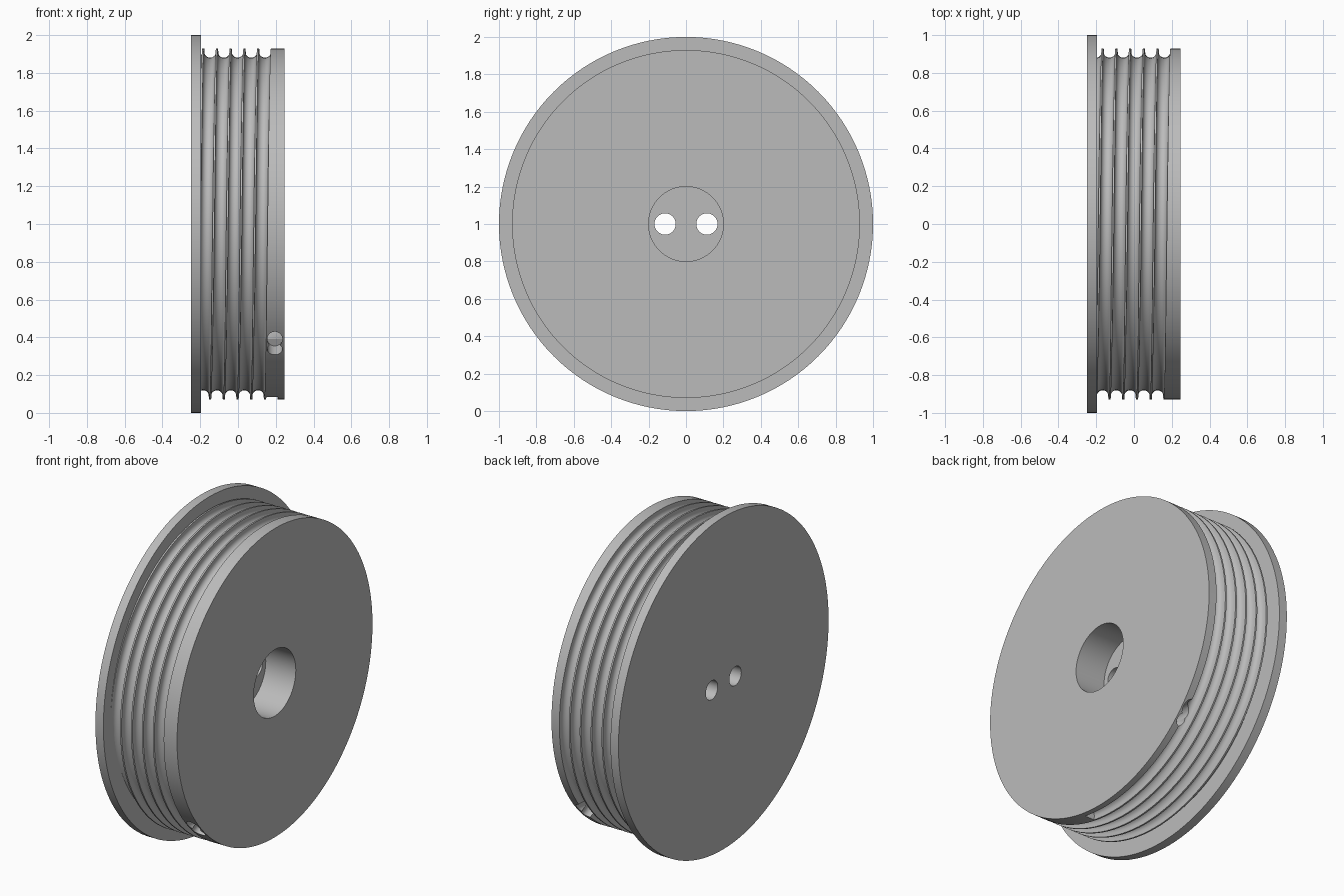
import bpy, bmesh, math
from mathutils import Vector

if "Cube" in bpy.data.objects:
    bpy.data.objects.remove(bpy.data.objects["Cube"])

SEGMENTS = 128
PITCH = 0.0727
RIM = 0.93

grey = bpy.data.materials.new("plain grey")
grey.use_nodes = True
colour = (0.5, 0.5, 0.5, 1)
grey.diffuse_color = colour
grey.node_tree.nodes["Principled BSDF"].inputs["Base Color"].default_value = colour


def add_object(name, bm):
    bmesh.ops.recalc_face_normals(bm, faces=bm.faces)
    mesh = bpy.data.meshes.new(name)
    bm.to_mesh(mesh)
    bm.free()
    mesh.materials.append(grey)
    obj = bpy.data.objects.new(name, mesh)
    bpy.context.collection.objects.link(obj)
    return obj


def rod(name, start, end, radius, segments=40):
    """Solid cylinder between two points."""
    start, end = Vector(start), Vector(end)
    axis = end - start
    bm = bmesh.new()
    bmesh.ops.create_cone(bm, cap_ends=True, segments=segments, radius1=radius,
                          radius2=radius, depth=axis.length)
    bm.transform(axis.to_track_quat("Z", "Y").to_matrix().to_4x4())
    bmesh.ops.translate(bm, vec=(start + end) / 2, verts=bm.verts)
    return add_object(name, bm)


def helix_cutter():
    """U-shaped section swept around the drum, one pitch per turn."""
    half, arc = 0.0315, 10
    section = [(-half, 0.97)]
    for i in range(arc + 1):
        a = math.pi * i / arc
        section.append((-half * math.cos(a), 0.912 - half * math.sin(a)))
    section.append((half, 0.97))
    first, last = -5.45, 190 / 360
    steps = int((last - first) * SEGMENTS)
    bm = bmesh.new()
    rings = []
    for s in range(steps + 1):
        turn = first + (last - first) * s / steps
        t = turn * math.tau
        centre = 0.143 + PITCH * turn
        rings.append([bm.verts.new((centre + u, r * math.sin(t), 1 + r * math.cos(t)))
                      for u, r in section])
    n = len(section)
    for a, b in zip(rings, rings[1:]):
        for j in range(n):
            k = (j + 1) % n
            bm.faces.new((a[j], a[k], b[k], b[j]))
    bm.faces.new(rings[0])
    bm.faces.new(rings[-1])
    return add_object("groove_cutter", bm)


def cut(obj, cutters):
    bpy.context.view_layer.objects.active = obj
    for cutter in cutters:
        cutter.hide_render = True
        mod = obj.modifiers.new("cut", "BOOLEAN")
        mod.operation = "DIFFERENCE"
        mod.solver = "EXACT"
        mod.object = cutter
        bpy.ops.object.modifier_apply(modifier=mod.name)


# Main bodies
flange = rod("flange", (-0.25, 0, 1), (-0.197, 0, 1), 1.0, SEGMENTS)
drum = rod("drum", (-0.197, 0, 1), (0.245, 0, 1), RIM, SEGMENTS)

# Cutters: spiral groove, hub recess, paired hub bores, cord holes in the rim
groove = helix_cutter()
recess = rod("recess_cutter", (0.045, 0, 1), (0.4, 0, 1), 0.2, 64)
bores, cord_holes = [], []
for side in (-1, 1):
    bores.append(rod("bore_cutter", (-0.4, side * 0.112, 1), (0.15, side * 0.112, 1), 0.057))
    inner = (0.195, side * 0.55, 0.39)
    cord_holes.append(rod("cord_cutter", inner, (0.195, side * 0.85, 0.39), 0.04))
    cord_holes.append(rod("cord_cutter", inner, (0.195, side * 0.78, 0.27), 0.04))

cut(drum, [groove, recess] + bores + cord_holes)
cut(flange, bores)

for helper in [groove, recess] + bores + cord_holes:
    bpy.data.objects.remove(helper)

# Smooth round walls, crisp edges
bpy.ops.object.select_all(action="DESELECT")
for obj in (flange, drum):
    obj.select_set(True)
bpy.context.view_layer.objects.active = drum
bpy.ops.object.shade_smooth_by_angle(angle=math.radians(30))
